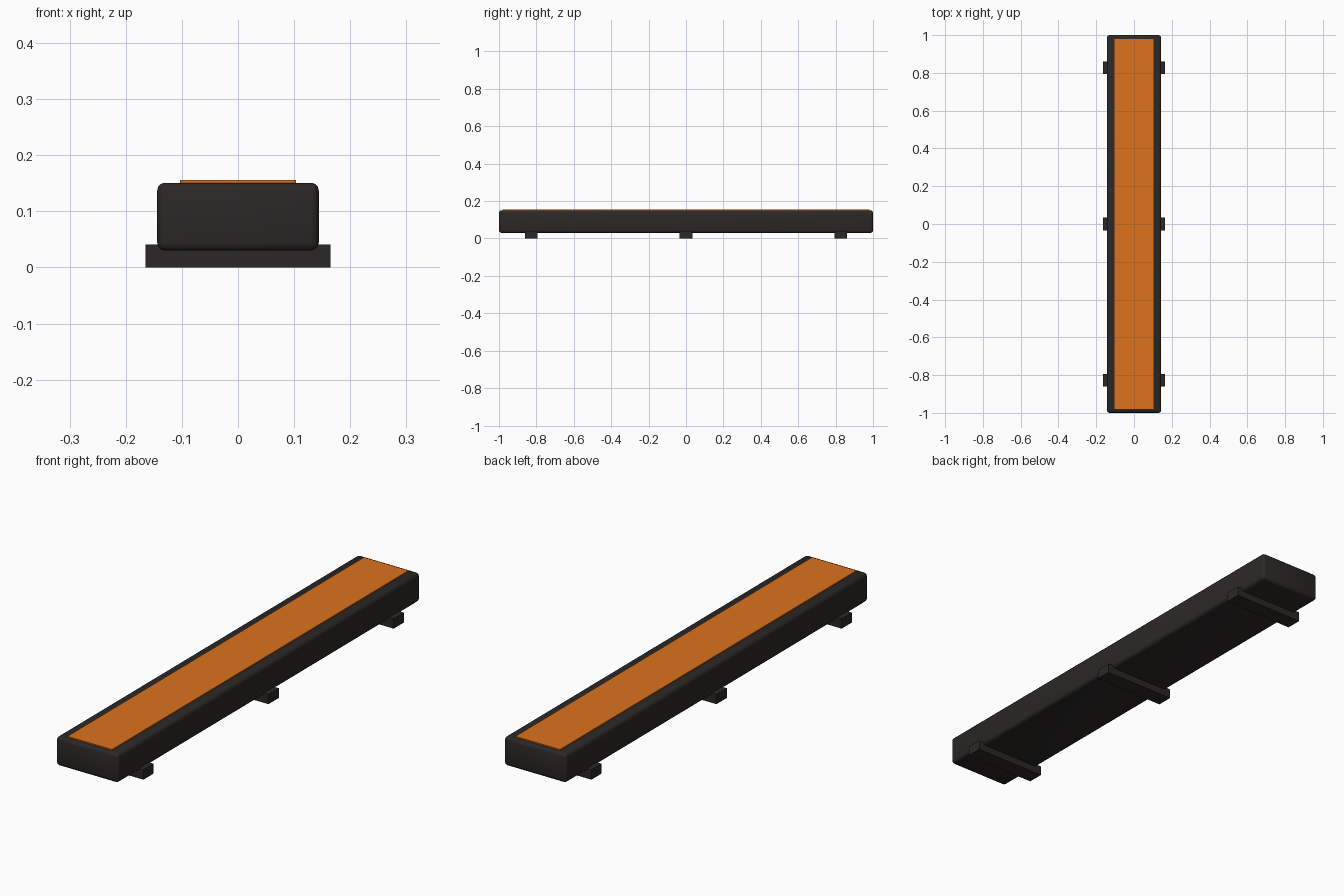
import bpy

if "Cube" in bpy.data.objects:
    bpy.data.objects.remove(bpy.data.objects["Cube"])

def material(name, color):
    m = bpy.data.materials.new(name)
    m.diffuse_color = color
    m.use_nodes = True
    m.node_tree.nodes["Principled BSDF"].inputs["Base Color"].default_value = m.diffuse_color
    return m

dark = material("dark_casing", (0.024, 0.021, 0.019, 1))
orange = material("orange_glow", (0.72, 0.17, 0.012, 1))

def box(name, center, size, mat, bevel=0):
    bpy.ops.mesh.primitive_cube_add(size=1, location=center)
    o = bpy.context.object
    o.name = name
    o.scale = size
    bpy.ops.object.transform_apply(location=False, rotation=False, scale=True)
    o.data.materials.append(mat)
    if bevel:
        b = o.modifiers.new("rounded_edges", 'BEVEL')
        b.width = bevel
        b.segments = 3
        bpy.ops.object.modifier_apply(modifier=b.name)
        bpy.ops.object.shade_smooth_by_angle(angle=0.6)
    return o

# Long rounded casing
box("casing", (0, 0, 0.0905), (0.288, 2.0, 0.121), dark, 0.014)

# Thin orange panel on the top face
box("top_panel", (0, 0, 0.1515), (0.206, 1.96, 0.008), orange)

# Three cross-bar feet
for i, y in enumerate((-0.827, 0, 0.827)):
    box(f"foot_bar_{i + 1}", (0, y, 0.0205), (0.33, 0.068, 0.041), dark)
